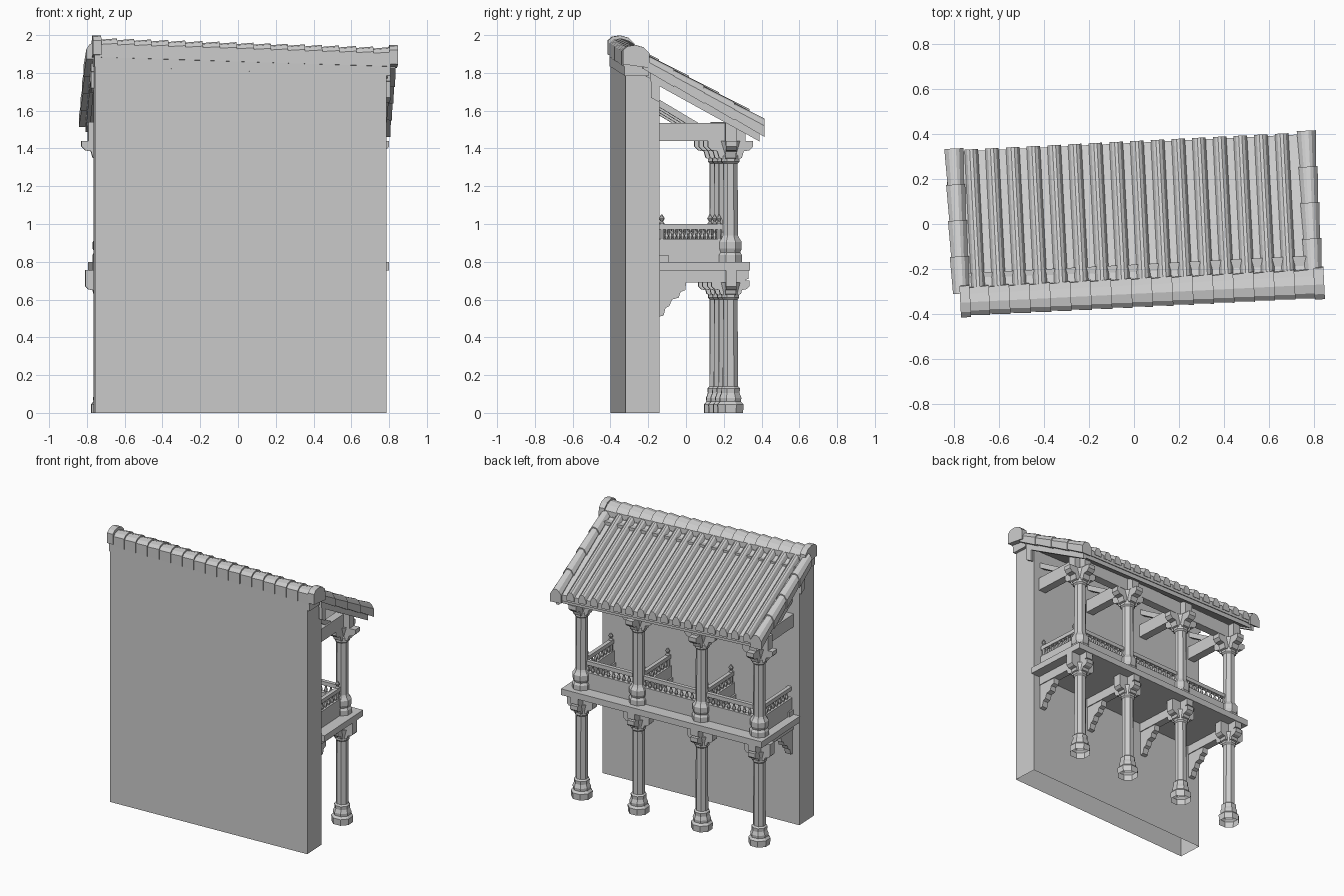
import bpy
import bmesh
import math
from mathutils import Matrix, Vector

cube = bpy.data.objects.get("Cube")
if cube:
    bpy.data.objects.remove(cube)

stone = bpy.data.materials.new("pale_grey")
stone.use_nodes = True
stone.diffuse_color = (0.6, 0.6, 0.6, 1)
stone.node_tree.nodes["Principled BSDF"].inputs["Base Color"].default_value = (0.6, 0.6, 0.6, 1)

YAW = Matrix.Rotation(math.radians(2.9), 4, "Z")
PITCH = 0.551   # fall of the roof towards the eave
LEAN = 0.032    # sag of the roof along its ridge
COLUMNS = (0.69, 0.245, -0.25, -0.70)
WALL_BACK = -0.18
ROW = 0.20      # depth of the column row


def finish(name, bm, pitch=0.0, lean=0.0):
    """Shear to the roof slope, turn the whole building and make the object."""
    for v in bm.verts:
        v.co.z -= pitch * v.co.y + lean * v.co.x
    bmesh.ops.recalc_face_normals(bm, faces=bm.faces)
    bm.transform(YAW)
    mesh = bpy.data.meshes.new(name)
    bm.to_mesh(mesh)
    bm.free()
    mesh.materials.append(stone)
    obj = bpy.data.objects.new(name, mesh)
    bpy.context.collection.objects.link(obj)
    return obj


def add_prism(bm, profile, axis, a, b, grow=1.0, pivot=(0, 0)):
    """Extrude a (side, z) profile along x or y, optionally growing at the far end."""
    rings = []
    for t, s in ((a, 1.0), (b, grow)):
        ring = []
        for p, z in profile:
            p = pivot[0] + (p - pivot[0]) * s
            z = pivot[1] + (z - pivot[1]) * s
            ring.append(bm.verts.new((t, p, z) if axis == "x" else (p, t, z)))
        rings.append(ring)
    n = len(profile)
    for i in range(n):
        j = (i + 1) % n
        bm.faces.new((rings[0][i], rings[0][j], rings[1][j], rings[1][i]))
    bm.faces.new(rings[0][::-1])
    bm.faces.new(rings[1])


def add_box(bm, x0, x1, y0, y1, z0, z1):
    add_prism(bm, [(y0, z0), (y1, z0), (y1, z1), (y0, z1)], "x", x0, x1)


def add_lathe(bm, profile, x, y, sides=8):
    """Turn a (radius, z) profile, open below and closed above."""
    rings = []
    for r, z in profile:
        ring = []
        for k in range(sides):
            a = 2 * math.pi * (k + 0.5) / sides
            ring.append(bm.verts.new((x + r * math.cos(a), y + r * math.sin(a), z)))
        rings.append(ring)
    for low, high in zip(rings, rings[1:]):
        for k in range(sides):
            j = (k + 1) % sides
            bm.faces.new((low[k], low[j], high[j], high[k]))
    bm.faces.new(rings[-1])


def mirrored(half, centre):
    """Symmetric profile from its right half."""
    return [(centre + p, z) for p, z in half] + [(centre - p, z) for p, z in reversed(half)]


# Wall, open below, with a gently falling top
bm = bmesh.new()
add_box(bm, -0.775, 0.768, -0.36, WALL_BACK, 0, 1.862)
for v in bm.verts:
    if v.co.z > 1:
        v.co.z -= 0.024 * v.co.x
floor = [f for f in bm.faces if all(v.co.z < 0.01 for v in f.verts)]
bmesh.ops.delete(bm, geom=floor, context="FACES_ONLY")
finish("wall", bm)

# Columns on both storeys
LOWER = [(0.072, 0), (0.074, 0.045), (0.06, 0.06), (0.062, 0.08), (0.052, 0.105), (0.054, 0.13),
         (0.043, 0.14), (0.041, 0.6), (0.05, 0.61), (0.05, 0.64), (0.06, 0.69)]
UPPER = [(0.066, 0.8), (0.066, 0.835), (0.056, 0.85), (0.064, 0.87), (0.064, 0.905), (0.05, 0.925),
         (0.043, 0.94), (0.041, 1.32), (0.052, 1.33), (0.052, 1.36), (0.044, 1.37), (0.06, 1.44)]
for label, profile in (("lower", LOWER), ("upper", UPPER)):
    for i, x in enumerate(COLUMNS):
        bm = bmesh.new()
        add_lathe(bm, profile, x, ROW)
        finish(f"{label}_column_{i + 1}", bm)

# Stepped bracket arms crossing above each column
UP_ARM = [(0.03, 1.34), (0.06, 1.35), (0.07, 1.385), (0.1, 1.39), (0.12, 1.41), (0.12, 1.44)]
LOW_ARM = [(0.03, 0.62), (0.055, 0.63), (0.06, 0.65), (0.085, 0.655), (0.1, 0.67), (0.1, 0.7)]
for label, arm in (("upper", UP_ARM), ("lower", LOW_ARM)):
    bm = bmesh.new()
    for x in COLUMNS:
        add_prism(bm, mirrored(arm, x), "y", ROW - 0.028, ROW + 0.028)
        add_prism(bm, mirrored(arm, ROW), "x", x - 0.028, x + 0.028)
    if label == "lower":
        for x in COLUMNS:
            add_box(bm, x - 0.1, x + 0.1, ROW - 0.028, ROW + 0.028, 0.69, 0.757)
    finish(f"{label}_brackets", bm)

# Balcony floor and the beams and corbels under it
bm = bmesh.new()
add_box(bm, -0.78, 0.79, WALL_BACK, 0.3, 0.755, 0.8)
finish("balcony_floor", bm)

bm = bmesh.new()
for x in COLUMNS:
    add_prism(bm, [(WALL_BACK, 0.69), (0.27, 0.69), (0.28, 0.705), (0.295, 0.71), (0.295, 0.757),
                   (WALL_BACK, 0.757)], "x", x - 0.028, x + 0.028)
finish("floor_beams", bm)

CORBEL = [(0, 0.51), (0.025, 0.515), (0.035, 0.555), (0.055, 0.565), (0.07, 0.6), (0.105, 0.61),
          (0.115, 0.64), (0.14, 0.65), (0.145, 0.69), (0, 0.69)]
bm = bmesh.new()
for x in COLUMNS:
    add_prism(bm, [(WALL_BACK + p, z) for p, z in CORBEL], "x", x - 0.022, x + 0.022)
finish("wall_corbels", bm)

# Upper beams and slanted struts
bm = bmesh.new()
add_box(bm, -0.785, 0.765, ROW - 0.03, ROW + 0.03, 1.44, 1.54)
finish("eave_beam", bm)
bm = bmesh.new()
for x in COLUMNS:
    add_box(bm, x - 0.03, x + 0.03, WALL_BACK, ROW + 0.08, 1.44, 1.535)
    add_prism(bm, [(WALL_BACK, 1.62), (-0.04, 1.535), (0.03, 1.535), (WALL_BACK, 1.66)],
              "x", x - 0.02, x + 0.02)
finish("tie_beams", bm)

# Balustrade: solid panels, turned balusters, rails and knobbed posts
BALUSTER = [(0.008, 0.92), (0.013, 0.937), (0.006, 0.955), (0.01, 0.975)]
POST = [(0.014, 0.8), (0.014, 1.005), (0.007, 1.012), (0.016, 1.03), (0.004, 1.05)]
panels, rails, balusters, posts = (bmesh.new() for _ in range(4))


def railing(x0, y0, x1, y1):
    run = Vector((x1 - x0, y1 - y0))
    wide = (0, 1) if abs(run.x) > abs(run.y) else (1, 0)
    for bm, half, z0, z1 in ((panels, 0.018, 0.8, 0.92), (rails, 0.014, 0.972, 1.0)):
        add_box(bm, min(x0, x1) - half * wide[0], max(x0, x1) + half * wide[0],
                min(y0, y1) - half * wide[1], max(y0, y1) + half * wide[1], z0, z1)
    count = round(run.length / 0.042)
    for k in range(1, count):
        p = Vector((x0, y0)) + run * (k / count)
        add_lathe(balusters, BALUSTER, p.x, p.y, 6)


for a, b in zip(COLUMNS, COLUMNS[1:]):
    railing(a, ROW - 0.01, b, ROW - 0.01)
for x in COLUMNS:
    railing(x, WALL_BACK, x, ROW)
    add_box(panels, x - 0.03, x + 0.03, WALL_BACK, WALL_BACK + 0.05, 0.8, 0.835)
for x in COLUMNS[:3]:
    for y in (WALL_BACK + 0.017, ROW - 0.06):
        add_lathe(posts, POST, x, y)
for name, bm in (("railing_panels", panels), ("hand_rails", rails),
                 ("balusters", balusters), ("railing_posts", posts)):
    finish(name, bm)

# Roof boards, built level and sheared to the slope
bm = bmesh.new()
add_box(bm, -0.77, 0.78, -0.25, 0.345, 1.668, 1.7)
add_box(bm, -0.8, 0.81, -0.27, 0.36, 1.7, 1.745)
finish("roof_deck", bm, PITCH, LEAN)
bm = bmesh.new()
for side in (-0.79, 0.775):
    add_box(bm, side, side + 0.022, -0.23, 0.35, 1.655, 1.72)
    add_box(bm, side, side + 0.022, -0.225, -0.18, 1.57, 1.66)
finish("gable_boards", bm, PITCH, LEAN)

# Long half-round tile rows
RIB = [(0.03, 1.72), (0.03, 1.745), (0.019, 1.772), (0.007, 1.782)]
bm = bmesh.new()
for k in range(16):
    add_prism(bm, mirrored(RIB, -0.705 + 0.092 * k), "y", -0.27, 0.368)
finish("roof_tiles", bm, PITCH, LEAN)

# Overlapping edge tiles on both gables
EDGE = [(0.036, 1.7), (0.036, 1.75), (0.02, 1.775), (0.008, 1.782)]
bm = bmesh.new()
for x in (-0.782, 0.785):
    for k in range(4):
        y = -0.27 + 0.16 * k
        add_prism(bm, mirrored(EDGE, x), "y", y, y + 0.165, 1.18, (x, 1.735))
finish("gable_tiles", bm, PITCH, LEAN)

# Ridge of overlapping cap tiles with end blocks
CAP = [(-0.372, 1.86), (-0.372, 1.935), (-0.35, 1.955), (-0.31, 1.962),
       (-0.27, 1.95), (-0.24, 1.92), (-0.235, 1.84)]
bm = bmesh.new()
for k in range(17):
    x = 0.79 - 0.0905 * k
    add_prism(bm, CAP, "x", x, x - 0.094, 0.9, (-0.305, 1.85))
finish("ridge_tiles", bm, lean=LEAN)
bm = bmesh.new()
for x in (-0.788, 0.785):
    add_prism(bm, [(-0.305 + (p + 0.305) * 1.06, z + 0.012) for p, z in CAP], "x", x, x + 0.045)
add_box(bm, -0.78, 0.79, -0.365, -0.24, 1.81, 1.88)
finish("ridge_ends", bm, lean=LEAN)
